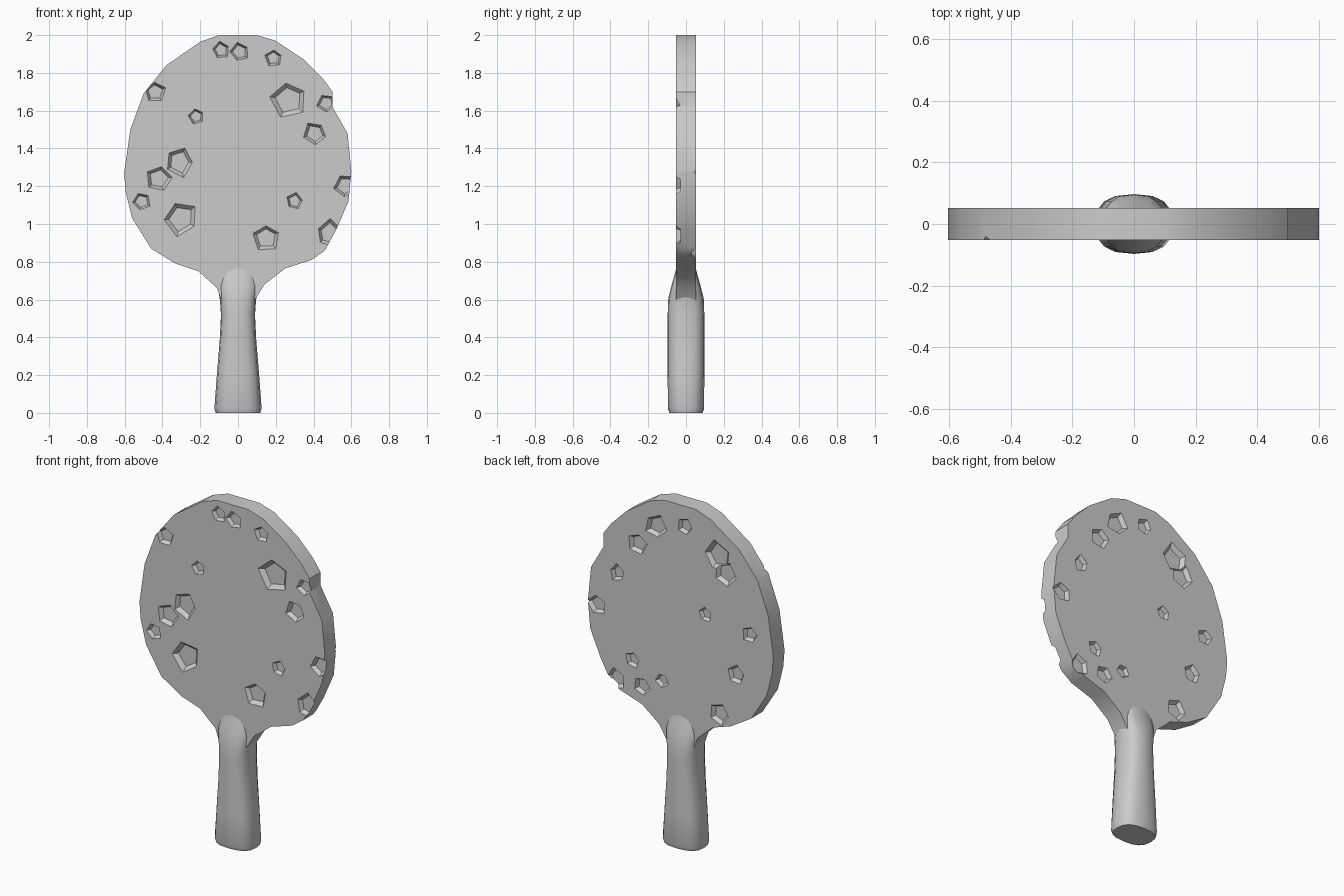
import bpy, bmesh, math, random

if "Cube" in bpy.data.objects:
    bpy.data.objects.remove(bpy.data.objects["Cube"])

random.seed(4)


def make_object(name, bm):
    bmesh.ops.recalc_face_normals(bm, faces=bm.faces)
    mesh = bpy.data.meshes.new(name)
    bm.to_mesh(mesh)
    bm.free()
    ob = bpy.data.objects.new(name, mesh)
    bpy.context.collection.objects.link(ob)
    return ob


def loft(bm, rings):
    """Skin a stack of equal-sized rings and cap both ends."""
    vs = [[bm.verts.new(p) for p in r] for r in rings]
    n = len(vs[0])
    for a, b in zip(vs, vs[1:]):
        for i in range(n):
            j = (i + 1) % n
            bm.faces.new((a[i], a[j], b[j], b[i]))
    bm.faces.new(vs[0][::-1])
    bm.faces.new(vs[-1])


def shade(ob, degrees):
    bpy.ops.object.select_all(action='DESELECT')
    ob.select_set(True)
    bpy.context.view_layer.objects.active = ob
    bpy.ops.object.shade_smooth_by_angle(angle=math.radians(degrees))


# Blade: flat extruded outline with worn, slightly lumpy edges
outline = [(0.1, 2.0), (0.2, 1.97), (0.35, 1.87), (0.45, 1.77), (0.5, 1.7), (0.5, 1.62),
           (0.58, 1.48), (0.6, 1.28), (0.585, 1.12), (0.52, 0.97), (0.46, 0.86), (0.39, 0.81),
           (0.25, 0.765), (0.14, 0.68), (0.09, 0.6), (-0.09, 0.6), (-0.11, 0.66),
           (-0.21, 0.75), (-0.33, 0.79), (-0.46, 0.87), (-0.56, 1.03), (-0.595, 1.17),
           (-0.603, 1.27), (-0.57, 1.5), (-0.5, 1.69), (-0.38, 1.84), (-0.2, 1.965), (-0.1, 2.0)]
half = 0.052
bm = bmesh.new()
loft(bm, [[(x, y, z) for x, z in outline] for y in (-half, half)])
blade = make_object("blade", bm)

# Shallow worn pits: x, z, radius on each face
front_pits = [(-0.09, 1.92, .05), (0.01, 1.91, .05), (0.19, 1.88, .045), (-0.44, 1.70, .055),
              (0.27, 1.66, .10), (0.41, 1.48, .06), (-0.22, 1.57, .04), (-0.31, 1.33, .08),
              (-0.42, 1.24, .07), (-0.51, 1.12, .05), (-0.3, 1.03, .09), (0.3, 1.12, .045),
              (0.15, 0.93, .07), (0.48, 0.95, .07), (0.57, 1.20, .06), (0.47, 1.64, .05)]
back_pits = [(-0.24, 1.76, .09), (-0.29, 1.67, .08), (0.54, 1.27, .06), (-0.16, 1.40, .04),
             (-0.45, 1.36, .05), (-0.36, 1.10, .06), (0.31, 1.01, .045), (0.25, 0.87, .05),
             (0.12, 0.94, .04), (-0.25, 0.84, .06), (0.42, 0.87, .06), (0.16, 1.83, .07),
             (-0.03, 1.88, .05), (0.41, 1.49, .05), (0.28, 1.70, .06)]


def pit_cutter(bm, x, z, r, side):
    turn = random.random() * 2
    sizes = [random.uniform(0.85, 1.15) * r for _ in range(5)]
    rings = []
    for y, k in ((half - 0.022, 0.72), (half + 0.01, 1.12)):
        rings.append([(x + s * k * math.cos(turn + i * math.tau / 5), side * y,
                       z + s * k * math.sin(turn + i * math.tau / 5))
                      for i, s in enumerate(sizes)])
    loft(bm, rings)


bm = bmesh.new()
for side, pits in ((-1, front_pits), (1, back_pits)):
    for x, z, r in pits:
        pit_cutter(bm, x, z, r, side)
cutter = make_object("pit_cutter", bm)
cutter.hide_render = True
cutter.display_type = 'WIRE'
cut = blade.modifiers.new("pits", 'BOOLEAN')
cut.operation = 'DIFFERENCE'
cut.solver = 'EXACT'
cut.use_self = True
cut.object = cutter
bpy.context.view_layer.objects.active = blade
bpy.ops.object.modifier_apply(modifier=cut.name)
bpy.data.objects.remove(cutter)
shade(blade, 30)

# Handle: rounded section, flared at the foot, thinning into the blade
sections = [(0.0, 0.118, 0.088), (0.025, 0.125, 0.096), (0.2, 0.112, 0.097), (0.38, 0.097, 0.097),
            (0.52, 0.09, 0.097), (0.6, 0.096, 0.095), (0.67, 0.108, 0.078),
            (0.74, 0.10, 0.058), (0.78, 0.075, 0.049)]


def power(v, e):
    return math.copysign(abs(v) ** e, v)


bm = bmesh.new()
loft(bm, [[(w * power(math.cos(i * math.tau / 16), 0.75),
            d * power(math.sin(i * math.tau / 16), 0.75), z) for i in range(16)]
          for z, w, d in sections])
shade(make_object("handle", bm), 40)
